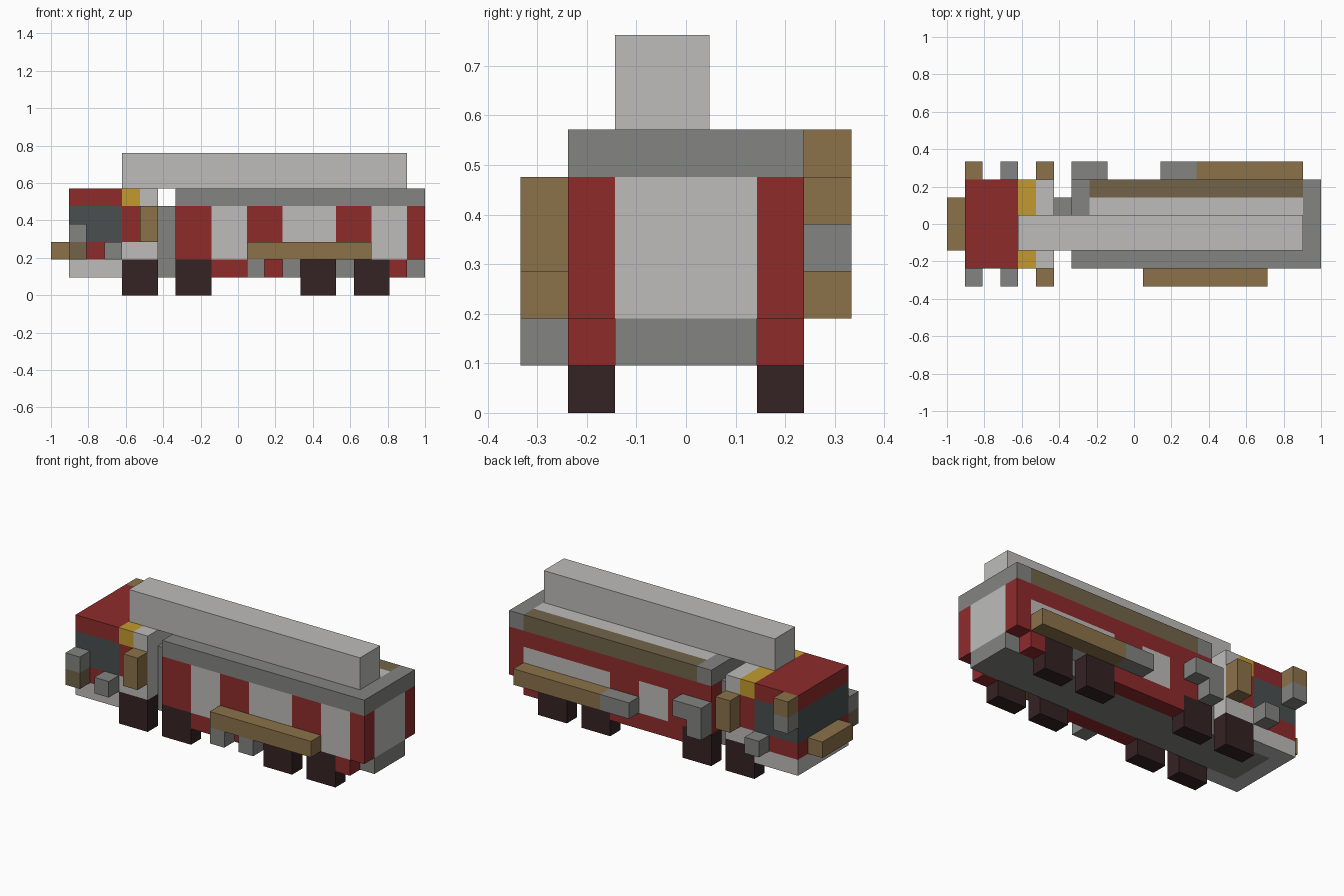
import bpy
import bmesh
from mathutils import Vector

cube = bpy.data.objects.get("Cube")
if cube:
    bpy.data.objects.remove(cube, do_unlink=True)

U = 2 / 21                      # block size
ORIGIN = Vector((-10.5, -3.5, 0))


def linear(c):
    c /= 255
    return c / 12.92 if c <= 0.04045 else ((c + 0.055) / 1.055) ** 2.4


def material(name, hex_code):
    rgb = [linear(v) for v in bytes.fromhex(hex_code)]
    m = bpy.data.materials.new(name)
    m.use_nodes = True
    m.diffuse_color = (*rgb, 1)
    m.node_tree.nodes["Principled BSDF"].inputs["Base Color"].default_value = (*rgb, 1)
    return m


RED = material("red_paint", "8f2b2b")
LIGHT = material("light_grey", "bdbcba")
GREY = material("mid_grey", "838381")
BROWN = material("brown_metal", "8b724a")
OLIVE = material("dull_olive", "72644a")
TYRE = material("dark_tyre", "352223")
GLASS = material("dark_glass", "4a4f50")
YELLOW = material("yellow_lamp", "c29a2e")


def block(name, mat, x, y, z):
    """Box from start/end block counts along each axis."""
    lo = (Vector((x[0], y[0], z[0])) + ORIGIN) * U
    hi = (Vector((x[1], y[1], z[1])) + ORIGIN) * U
    bm = bmesh.new()
    bmesh.ops.create_cube(bm, size=1)
    for v in bm.verts:
        v.co = [(a + b) / 2 + c * (b - a) for a, b, c in zip(lo, hi, v.co)]
    mesh = bpy.data.meshes.new(name)
    bm.to_mesh(mesh)
    bm.free()
    mesh.materials.append(mat)
    obj = bpy.data.objects.new(name, mesh)
    bpy.context.collection.objects.link(obj)


def row(name, y, z, start, runs):
    """Line of blocks along the length, as (material, length) runs."""
    for n, (mat, length) in enumerate(runs):
        if mat:
            block(f"{name}_{n + 1}", mat, (start, start + length), y, z)
        start += length


WIDE, CORE = (1, 6), (2, 5)
FRONT, BACK = (1, 2), (5, 6)            # side walls
FRONT_OUT, BACK_OUT = (0, 1), (6, 7)    # parts standing off the sides

# Chassis and wheels
block("chassis", GREY, (2, 21), CORE, (1, 2))
block("cab_bumper_base", LIGHT, (1, 2), WIDE, (1, 2))
for side, y in (("front", FRONT), ("back", BACK)):
    block(f"{side}_cab_skirt", LIGHT, (2, 4), y, (1, 2))
    for n, x in enumerate((4, 7, 14, 17)):
        block(f"{side}_wheel_{n + 1}", TYRE, (x, x + 2), y, (0, 2))
    row(f"{side}_skirt", y, (1, 2), 9, [(RED, 5), (None, 5), (RED, 1)])

# Cab
row("cab_lower", WIDE, (2, 3), 1, [(RED, 3), (LIGHT, 2)])
row("cab_window_band", WIDE, (3, 5), 1, [(GLASS, 3), (RED, 1), (LIGHT, 1)])
row("cab_roof", WIDE, (5, 6), 1, [(RED, 3), (YELLOW, 1), (LIGHT, 1)])
block("nose_bumper", BROWN, (0, 1), CORE, (2, 3))
block("coupling", GREY, (6, 7), CORE, (2, 5))

# Cab fittings on both sides
for side, y in (("front", FRONT_OUT), ("back", BACK_OUT)):
    block(f"{side}_step", GREY, (3, 4), y, (2, 3))
    block(f"{side}_exhaust", BROWN, (5, 6), y, (3, 5))
block("front_mirror_top", GREY, (1, 2), FRONT_OUT, (3, 4))
block("front_mirror_bottom", OLIVE, (1, 2), FRONT_OUT, (2, 3))
block("back_mirror_top", BROWN, (1, 2), BACK_OUT, (5, 6))
block("back_mirror_bottom", GREY, (1, 2), BACK_OUT, (4, 5))

# Body walls
block("body_core", LIGHT, (8, 21), CORE, (2, 5))
block("body_bulkhead", RED, (7, 8), CORE, (2, 5))
row("front_wall", FRONT, (2, 5), 7,
    [(RED, 2), (LIGHT, 2), (RED, 2), (LIGHT, 3), (RED, 2), (LIGHT, 2), (RED, 1)])
row("back_wall", BACK, (2, 4), 7,
    [(RED, 3), (LIGHT, 2), (RED, 2), (LIGHT, 6), (RED, 1)])
block("back_wall_band", RED, (7, 21), BACK, (4, 5))

# Roof with frame, light panel, olive strip and long top box
block("roof_front_rail", GREY, (7, 21), FRONT, (5, 6))
row("roof_panel", CORE, (5, 6), 7, [(GREY, 1), (LIGHT, 12), (GREY, 1)])
row("roof_back_rail", BACK, (5, 6), 7, [(GREY, 1), (OLIVE, 12), (GREY, 1)])
block("top_box", LIGHT, (4, 20), (2, 4), (6, 8))

# Side pipes and brackets
block("front_pipe", BROWN, (11, 18), FRONT_OUT, (2, 3))
row("front_pipe_bracket", FRONT_OUT, (1, 2), 11, [(GREY, 1), (None, 1), (GREY, 1)])
row("back_pipe", BACK_OUT, (2, 3), 12, [(GREY, 2), (BROWN, 6)])
block("back_elbow_top", GREY, (7, 9), BACK_OUT, (3, 4))
block("back_elbow_leg", GREY, (7, 8), BACK_OUT, (2, 3))
